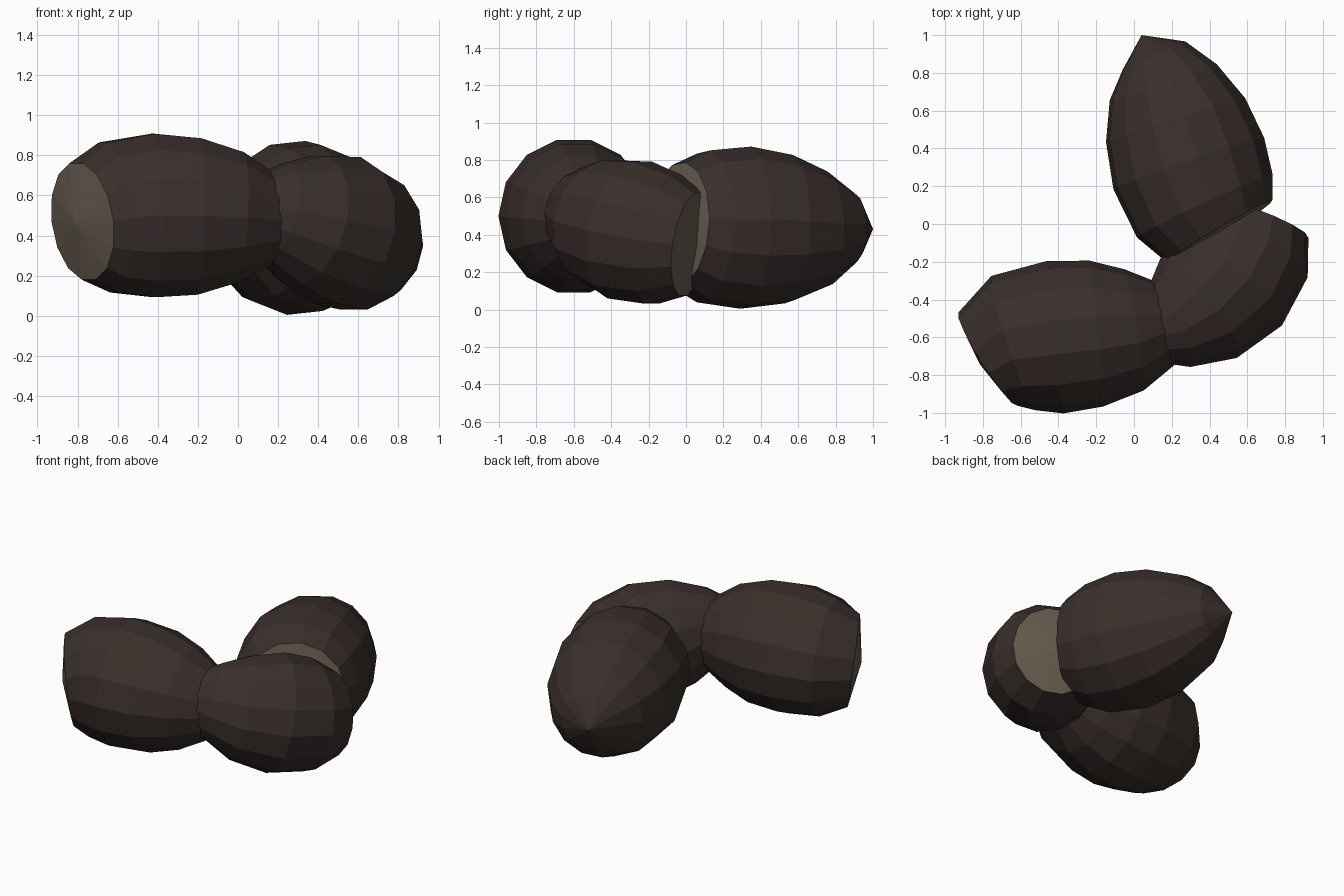
import bpy, bmesh, math
from mathutils import Vector

if "Cube" in bpy.data.objects:
    bpy.data.objects.remove(bpy.data.objects["Cube"])

SIDES = 14


def material(name, rgb):
    m = bpy.data.materials.new(name)
    m.diffuse_color = (*rgb, 1)
    m.use_nodes = True
    m.node_tree.nodes["Principled BSDF"].inputs["Base Color"].default_value = m.diffuse_color
    return m


SHELL = material("dark_shell", (0.042, 0.029, 0.025))
SCAR = material("pale_base", (0.135, 0.105, 0.078))


def nut(name, stations, tip, bulge, roll=0.0):
    """Loft rings (x, y, z, radius) from the flat base to a pointed tip."""
    bm = bmesh.new()
    centres = [Vector(s[:3]) for s in stations]
    path = centres + [Vector(tip)]
    rings = []
    for i, c in enumerate(centres):
        axis = (path[i + 1] - path[max(i - 1, 0)]).normalized()
        side = axis.cross(Vector((0, 0, 1))).normalized()
        up = side.cross(axis)
        r = stations[i][3]
        ring = []
        for k in range(SIDES):
            a = roll + 2 * math.pi * k / SIDES
            ring.append(bm.verts.new(c + side * (0.97 * r * math.cos(a)) + up * (r * math.sin(a))))
        rings.append(ring)
    base = bm.verts.new(centres[0] - (path[1] - path[0]).normalized() * bulge)
    end = bm.verts.new(tip)
    for k in range(SIDES):
        n = (k + 1) % SIDES
        for a, b in zip(rings, rings[1:]):
            bm.faces.new((a[k], a[n], b[n], b[k]))
        bm.faces.new((rings[-1][k], rings[-1][n], end))
        # Pale, slightly domed base
        bm.faces.new((rings[0][n], rings[0][k], base)).material_index = 1
    bmesh.ops.recalc_face_normals(bm, faces=bm.faces)
    me = bpy.data.meshes.new(name)
    bm.to_mesh(me)
    bm.free()
    me.materials.append(SHELL)
    me.materials.append(SCAR)
    ob = bpy.data.objects.new(name, me)
    bpy.context.collection.objects.link(ob)
    return ob


# Left nut, base facing outward to the front left
nut("left_nut", [
    (-0.775, -0.715, 0.47, 0.30), (-0.64, -0.63, 0.49, 0.385),
    (-0.42, -0.60, 0.50, 0.418), (-0.20, -0.58, 0.495, 0.40),
    (0.0, -0.56, 0.49, 0.335), (0.17, -0.52, 0.475, 0.23)],
    (0.34, -0.47, 0.46), 0.05)

# Back nut, tip pointing to the rear
nut("back_nut", [
    (0.455, -0.04, 0.455, 0.335), (0.375, 0.095, 0.445, 0.41),
    (0.29, 0.32, 0.438, 0.437), (0.22, 0.55, 0.43, 0.40),
    (0.155, 0.75, 0.43, 0.31), (0.105, 0.89, 0.435, 0.19)],
    (0.04, 1.0, 0.43), 0.05, 0.1)

# Right nut, base against the back nut and tip inside the left nut
nut("right_nut", [
    (0.665, 0.025, 0.35, 0.285), (0.61, -0.12, 0.375, 0.36),
    (0.495, -0.30, 0.425, 0.385), (0.34, -0.45, 0.475, 0.34),
    (0.19, -0.54, 0.52, 0.25), (0.06, -0.59, 0.55, 0.15)],
    (-0.06, -0.62, 0.57), 0.03)
